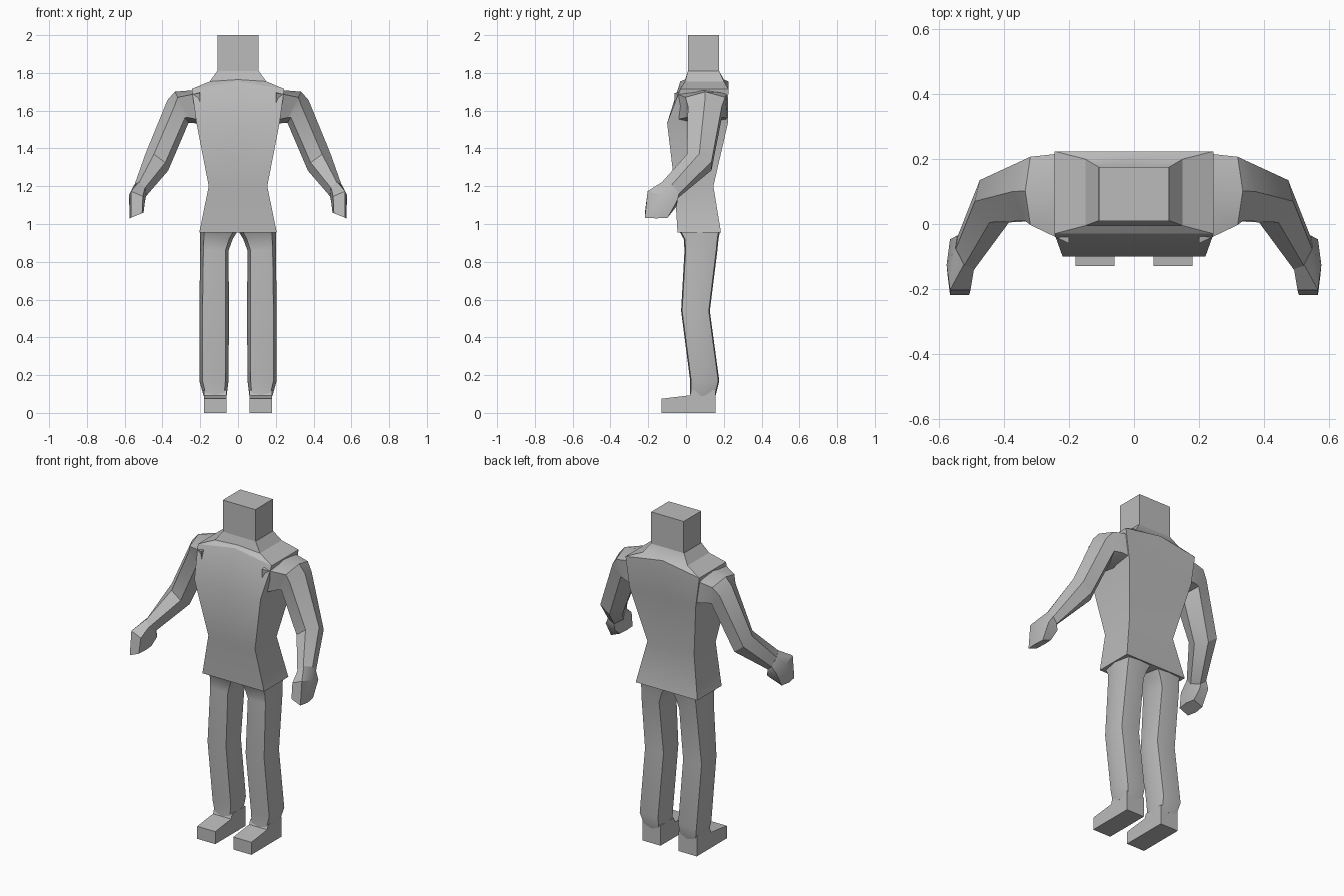
import bpy, bmesh, math
from mathutils import Vector

if "Cube" in bpy.data.objects:
    bpy.data.objects.remove(bpy.data.objects["Cube"])

grey = bpy.data.materials.new("plain grey")
grey.diffuse_color = (0.5, 0.5, 0.5, 1)
grey.use_nodes = True
grey.node_tree.nodes["Principled BSDF"].inputs["Base Color"].default_value = grey.diffuse_color


def loft(name, rings, mirror=False):
    """Skin a closed tube through equal-sized rings of points."""
    bm = bmesh.new()
    rows = [[bm.verts.new(p) for p in ring] for ring in rings]
    n = len(rows[0])
    for a, b in zip(rows, rows[1:]):
        for i in range(n):
            j = (i + 1) % n
            bm.faces.new((a[i], a[j], b[j], b[i]))
    bm.faces.new(rows[0])
    bm.faces.new(rows[-1])
    bmesh.ops.recalc_face_normals(bm, faces=bm.faces[:])
    mesh = bpy.data.meshes.new(name)
    bm.to_mesh(mesh)
    bm.free()
    mesh.materials.append(grey)
    ob = bpy.data.objects.new(name, mesh)
    bpy.context.collection.objects.link(ob)
    bpy.ops.object.select_all(action='DESELECT')
    ob.select_set(True)
    bpy.context.view_layer.objects.active = ob
    bpy.ops.object.shade_smooth_by_angle(angle=math.radians(30))
    if mirror:
        ob.modifiers.new("mirror", 'MIRROR').use_mirror_merge = False
    return ob


def slab(w, y0, y1, z_mid, z_side):
    """Rectangular body ring whose sides may sit lower than its middle."""
    return [(-w, y0, z_side), (0, y0, z_mid), (w, y0, z_side),
            (w, y1, z_side), (0, y1, z_mid), (-w, y1, z_side)]


def limb_ring(c, u, v, k=0.5):
    """Six-sided ring around c, u across and v in depth."""
    c, u, v = Vector(c), Vector(u), Vector(v)
    return [c + u, c + u * k + v, c - u * k + v,
            c - u, c - u * k - v, c + u * k - v]


def leg_ring(x0, x1, y0, y1, z):
    """Eight-sided ring with softly ridged sides."""
    cx, cy, hx, hy = (x0 + x1) / 2, (y0 + y1) / 2, (x1 - x0) / 2, (y1 - y0) / 2
    shape = [(1, 0), (.78, .93), (0, 1), (-.78, .93),
             (-1, 0), (-.78, -.93), (0, -1), (.78, -.93)]
    return [(cx + hx * a, cy + hy * b, z) for a, b in shape]


# Torso, tapering at the waist and sloping up into the neck
loft("torso", [
    slab(.205, -.045, .185, .955, .955),
    slab(.155, -.06, .145, 1.2, 1.2),
    slab(.22, -.10, .222, 1.535, 1.535),
    slab(.245, -.03, .224, 1.755, 1.715),
    slab(.15, -.005, .2, 1.765, 1.755),
    slab(.11, .01, .176, 1.81, 1.81),
])

# Square head
loft("head", [slab(.108, .01, .176, z, z) for z in (1.805, 2.0)])

# Arms: shoulder, upper arm, elbow, wrist
loft("arm", [
    limb_ring((.20, .08, 1.622), (0, 0, .09), (0, -.14, 0), .8),
    limb_ring((.29, .102, 1.617), (.045, 0, .083), (0, -.105, 0), .65),
    limb_ring((.318, .10, 1.595), (.056, 0, .06), (-.01, -.09, 0)),
    limb_ring((.43, .07, 1.327), (.06, 0, .045), (-.015, -.065, .02)),
    limb_ring((.518, -.09, 1.175), (.032, .01, .027), (-.01, -.045, .03)),
], mirror=True)

# Mitten hands
loft("hand", [
    limb_ring((.518, -.085, 1.18), (.032, .01, .027), (-.01, -.045, .03)),
    limb_ring((.535, -.125, 1.135), (.042, 0, .018), (0, -.078, .025), .75),
    limb_ring((.537, -.158, 1.045), (.037, 0, -.015), (0, -.06, 0), .8),
], mirror=True)

# Legs, bent slightly at the knee
loft("leg", [
    leg_ring(.002, .2, -.035, .18, .962),
    leg_ring(.028, .2, -.012, .172, .92),
    leg_ring(.05, .2, -.008, .166, .86),
    leg_ring(.048, .205, -.026, .126, .54),
    leg_ring(.05, .205, .022, .176, .17),
    leg_ring(.06, .182, .02, .156, .09),
], mirror=True)

# Wedge feet
foot = [(-.13, 0), (.155, 0), (.155, .12), (.03, .12), (.02, .093), (-.13, .075)]
loft("foot", [[(x, y, z) for y, z in foot] for x in (.06, .18)], mirror=True)
